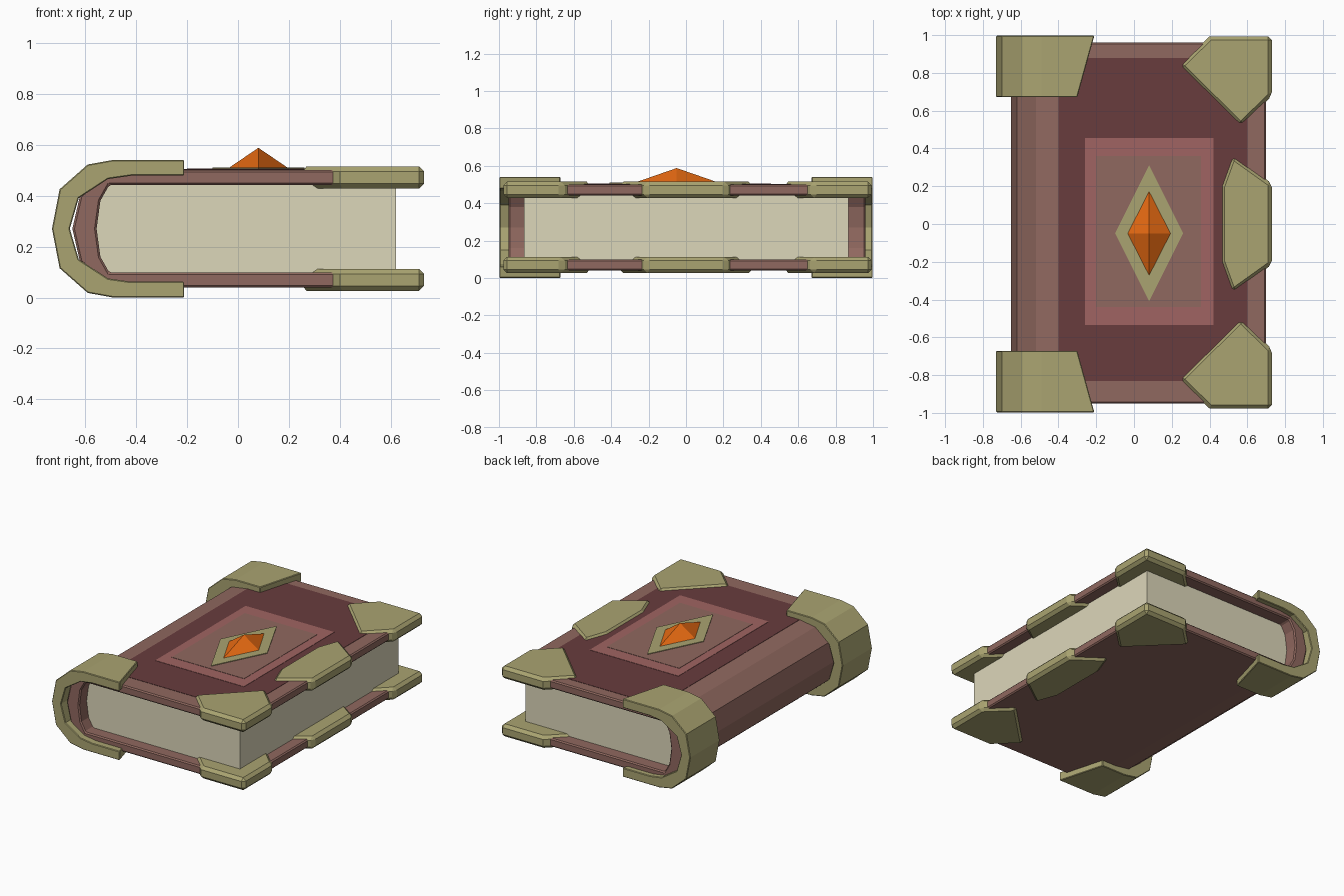
import bpy, bmesh

if "Cube" in bpy.data.objects:
    bpy.data.objects.remove(bpy.data.objects["Cube"])


def material(name, rgb):
    m = bpy.data.materials.new(name)
    m.diffuse_color = (*rgb, 1)
    m.use_nodes = True
    m.node_tree.nodes["Principled BSDF"].inputs["Base Color"].default_value = m.diffuse_color
    return m


LEATHER = material("leather", (0.28, 0.14, 0.115))
DARK = material("dark_leather", (0.14, 0.045, 0.048))
ROSE = material("rose_leather", (0.35, 0.127, 0.122))
BRASS = material("brass", (0.40, 0.37, 0.165))
PAPER = material("paper", (0.72, 0.68, 0.49))
ORANGE = material("orange_gem", (0.80, 0.145, 0.006))
MID_Z = 0.2625


def loft(name, ring_a, ring_b, mat, bevel=0):
    """Solid between two matching rings of 3D points."""
    bm = bmesh.new()
    a = [bm.verts.new(p) for p in ring_a]
    b = [bm.verts.new(p) for p in ring_b]
    bm.faces.new(a)
    bm.faces.new(b[::-1])
    n = len(a)
    for i in range(n):
        j = (i + 1) % n
        bm.faces.new((a[j], a[i], b[i], b[j]))
    bmesh.ops.recalc_face_normals(bm, faces=bm.faces)
    me = bpy.data.meshes.new(name)
    bm.to_mesh(me)
    bm.free()
    me.materials.append(mat)
    ob = bpy.data.objects.new(name, me)
    bpy.context.collection.objects.link(ob)
    if bevel:
        mod = ob.modifiers.new("bevel", 'BEVEL')
        mod.width = bevel
        mod.segments = 1
        mod.limit_method = 'ANGLE'
        mod.angle_limit = 0.8
    return ob


def along_y(name, prof, y0, y1, mat, bevel=0):
    return loft(name, [(x, y0, z) for x, z in prof], [(x, y1, z) for x, z in prof], mat, bevel)


def along_z(name, prof, z0, z1, mat, bevel=0):
    return loft(name, [(x, y, z0) for x, y in prof], [(x, y, z1) for x, y in prof], mat, bevel)


def symmetric(half):
    """Complete an upper half profile (x, height above middle) downwards."""
    return ([(x, MID_Z + h) for x, h in half] +
            [(x, MID_Z - h) for x, h in reversed(half) if h > 0])


# Wrapped cover and page block
outer = symmetric([(0.70, 0.23), (-0.41, 0.23), (-0.52, 0.213), (-0.62, 0.13), (-0.65, 0)])
page_curve = [(-0.505, 0.172), (-0.54, 0.11), (-0.555, 0)]
inner = symmetric([(0.70, 0.172)] + page_curve)
along_y("cover", outer + inner[::-1], -0.95, 0.96, LEATHER, 0.008)
along_y("pages", symmetric([(0.62, 0.172)] + page_curve), -0.865, 0.87, PAPER)

# Brass bands around the spine, with slanted ends
band_out = symmetric([(-0.21, 0.27), (-0.49, 0.27), (-0.59, 0.252), (-0.70, 0.155), (-0.73, 0)])
band_in = symmetric([(-0.21, 0.208), (-0.42, 0.208), (-0.51, 0.195), (-0.625, 0.12), (-0.66, 0)])
band = band_out + band_in[::-1]
for side, s in (("front", -1), ("back", 1)):
    loft(side + "_spine_band",
         [(x, s * 0.997, z) for x, z in band],
         [(-0.30 if x == -0.21 else x, s * 0.672, z) for x, z in band], BRASS, 0.004)

# Corner guards and middle edge guards on both boards
corner = [(0.24, 0.83), (0.40, 0.985), (0.73, 0.985), (0.73, 0.67), (0.565, 0.51)]
edge = [(0.46, 0.20), (0.52, 0.365), (0.73, 0.215), (0.73, -0.215), (0.52, -0.365), (0.46, -0.20)]
for level, z0, z1 in (("upper", 0.42, 0.507), ("lower", 0.018, 0.105)):
    for side, s in (("front", -1), ("back", 1)):
        along_z(f"{level}_{side}_corner_guard", [(x, s * y + 0.008) for x, y in corner],
                z0, z1, BRASS, 0.02)
    along_z(level + "_edge_guard", edge, z0, z1, BRASS, 0.02)


# Layered panels on the upper board
def panel(name, x0, x1, y0, y1, top, mat):
    along_z(name, [(x0, y0), (x1, y0), (x1, y1), (x0, y1)], 0.48, top, mat)


panel("dark_panel", -0.40, 0.60, -0.83, 0.88, 0.4945, DARK)
panel("rose_panel", -0.26, 0.42, -0.535, 0.455, 0.4965, ROSE)
panel("centre_panel", -0.20, 0.355, -0.44, 0.36, 0.4985, LEATHER)


# Brass diamond and pyramid gem
def diamond(cx, cy, rx, ry):
    return [(cx + rx, cy), (cx, cy + ry), (cx - rx, cy), (cx, cy - ry)]


along_z("gem_setting", diamond(0.08, -0.05, 0.18, 0.36), 0.485, 0.503, BRASS)
bm = bmesh.new()
base = [bm.verts.new((x, y, 0.495)) for x, y in diamond(0.08, -0.05, 0.125, 0.245)]
tip = bm.verts.new((0.08, -0.05, 0.58))
bm.faces.new(base[::-1])
for i in range(4):
    bm.faces.new((base[i], base[(i + 1) % 4], tip))
me = bpy.data.meshes.new("gem")
bm.to_mesh(me)
bm.free()
me.materials.append(ORANGE)
bpy.context.collection.objects.link(bpy.data.objects.new("gem", me))

# Rest the lowest brass on the ground
for ob in bpy.context.collection.objects:
    ob.location.z += 0.0075
